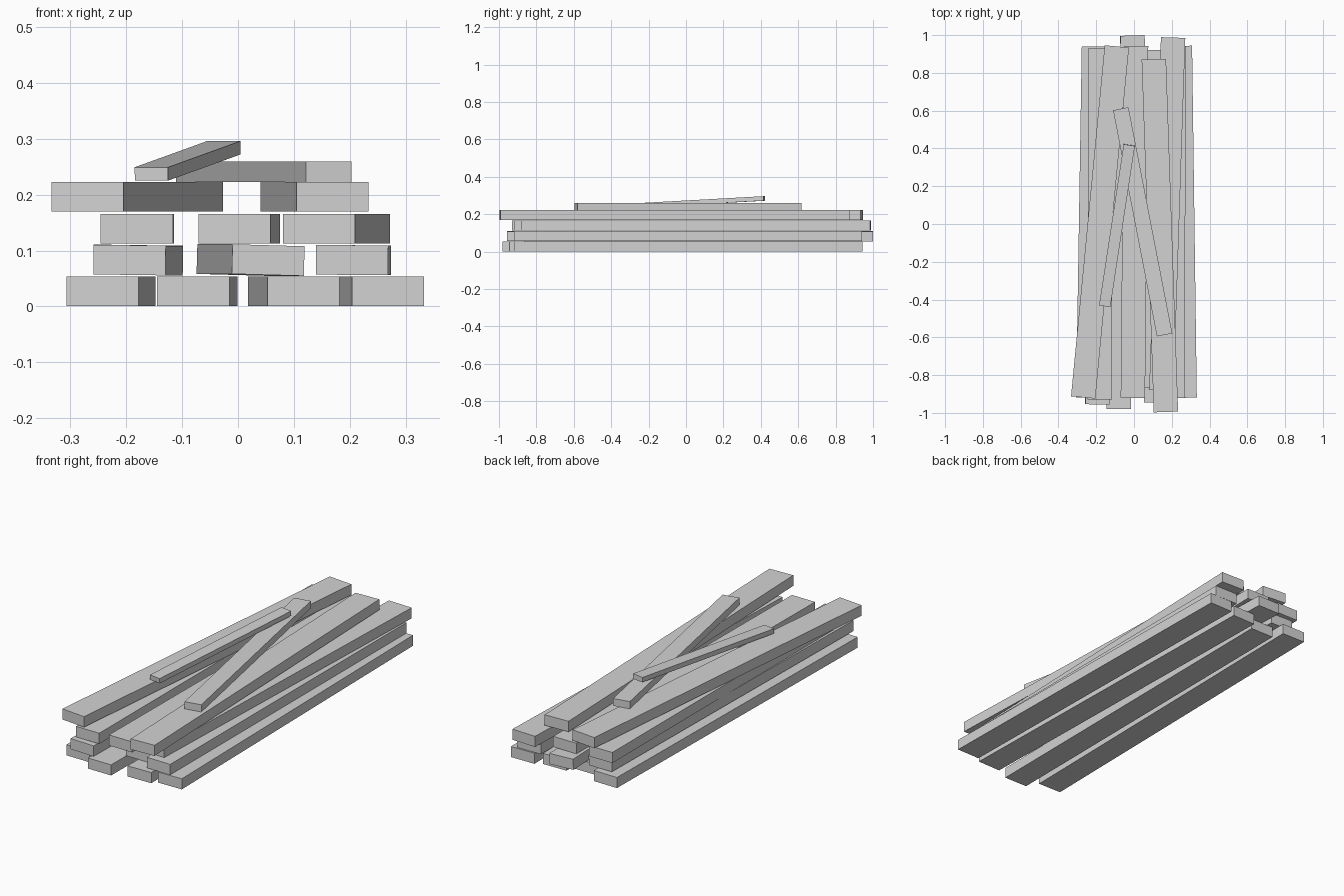
import bpy
import math
from mathutils import Vector, Matrix, Quaternion

default_cube = bpy.data.objects.get("Cube")
if default_cube:
    bpy.data.objects.remove(default_cube, do_unlink=True)

# One plain grey material for all the timber
grey = bpy.data.materials.new("plain_grey")
grey.use_nodes = True
colour = (0.65, 0.65, 0.65, 1)
grey.diffuse_color = colour
grey.node_tree.nodes["Principled BSDF"].inputs["Base Color"].default_value = colour


def add_plank(name, front, back, width, thickness, roll=0.0):
    """Box running between the centres of its front and back end faces."""
    front, back = Vector(front), Vector(back)
    run = back - front
    turn = run.to_track_quat('Y', 'Z') @ Quaternion((0, 1, 0), math.radians(roll))
    size = Matrix.Diagonal((width, run.length, thickness, 1))
    bpy.ops.mesh.primitive_cube_add(size=1)
    plank = bpy.context.object
    plank.name = plank.data.name = name
    plank.data.transform(size)
    plank.matrix_world = Matrix.Translation((front + back) / 2) @ turn.to_matrix().to_4x4()
    plank.data.materials.append(grey)
    return plank


# Stacked layers: middle height, then each plank as
# (position, front x, back x, front y, back y, roll)
layers = {
    "bottom": (0.027, [
        ("right", -0.242, -0.212, -0.92, 0.94, 0),
        ("inner_right", -0.08, -0.065, -0.98, 0.88, 0),
        ("inner_left", 0.117, 0.082, -0.945, 0.92, 0),
        ("left", 0.268, 0.243, -0.92, 0.943, 0),
    ]),
    "second": (0.083, [
        ("right", -0.194, -0.163, -0.955, 0.91, 0.8),
        ("middle", 0.054, -0.009, -0.867, 0.998, 1.6),
        ("left", 0.204, 0.209, -0.92, 0.94, 0.5),
    ]),
    "third": (0.139, [
        ("right", -0.181, -0.179, -0.93, 0.93, 0),
        ("middle", -0.006, 0.011, -0.92, 0.942, 0),
        ("left", 0.145, 0.207, -0.88, 0.987, 0),
    ]),
    "upper": (0.196, [
        ("right", -0.269, -0.091, -0.918, 0.94, 0),
        ("left", 0.169, 0.105, -0.995, 0.872, 0),
    ]),
}
for layer, (height, planks) in layers.items():
    for place, front_x, back_x, front_y, back_y, roll in planks:
        add_plank(f"{layer}_plank_{place}", (front_x, front_y, height),
                  (back_x, back_y, height), 0.129, 0.053, roll)

# Two loose thin boards on top, one leaning over the other
add_plank("crossing_board", (0.162, -0.587, 0.241), (-0.07, 0.61, 0.241), 0.083, 0.036)
add_plank("leaning_board", (-0.155, -0.435, 0.237), (-0.025, 0.418, 0.284), 0.06, 0.024)
